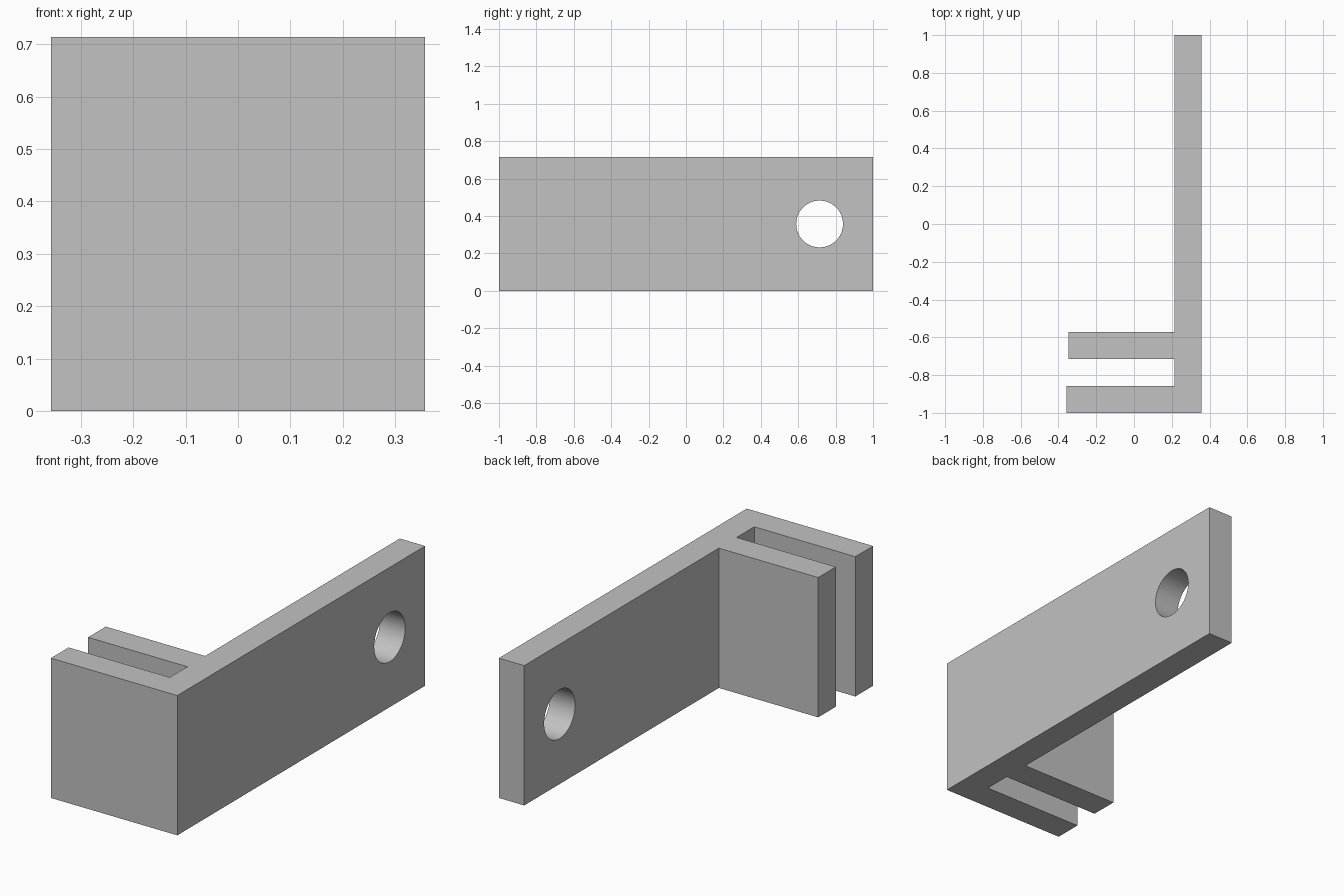
import bpy, bmesh, math

cube = bpy.data.objects.get("Cube")
if cube:
    bpy.data.objects.remove(cube, do_unlink=True)

U = 1 / 7            # wall thickness
H = 5 * U            # height of the bracket
X = 2.5 * U          # half width

# Single grey material
GREY = (0.54, 0.54, 0.54, 1)
mat = bpy.data.materials.new("light_grey")
mat.use_nodes = True
mat.diffuse_color = GREY
mat.node_tree.nodes["Principled BSDF"].inputs["Base Color"].default_value = GREY

# Bracket outline: long plate with two parallel arms, the rear one a little shorter
inner = X - U
outline = [(X, -1), (X, 1), (inner, 1),
           (inner, -4 * U), (0.01 - X, -4 * U), (0.01 - X, -5 * U), (inner, -5 * U),
           (inner, -6 * U), (-X, -6 * U), (-X, -1)]
bm = bmesh.new()
face = bm.faces.new([bm.verts.new((x, y, 0)) for x, y in outline])
top = bmesh.ops.extrude_face_region(bm, geom=[face])["geom"]
bmesh.ops.translate(bm, vec=(0, 0, H),
                    verts=[v for v in top if isinstance(v, bmesh.types.BMVert)])
bmesh.ops.recalc_face_normals(bm, faces=bm.faces)
mesh = bpy.data.meshes.new("bracket")
bm.to_mesh(mesh)
bm.free()
mesh.materials.append(mat)
bracket = bpy.data.objects.new("bracket", mesh)
bpy.context.collection.objects.link(bracket)

# Round mounting hole through the plate
bpy.ops.mesh.primitive_cylinder_add(vertices=64, radius=0.125, depth=3 * U,
                                    location=(X - U / 2, 5 * U, H / 2),
                                    rotation=(0, math.pi / 2, 0))
cutter = bpy.context.object
cutter.name = "hole_cutter"
cutter.data.materials.append(mat)
cutter.hide_render = True

cut = bracket.modifiers.new("mounting_hole", "BOOLEAN")
cut.operation = "DIFFERENCE"
cut.solver = "EXACT"
cut.object = cutter

bpy.ops.object.select_all(action="DESELECT")
bracket.select_set(True)
bpy.context.view_layer.objects.active = bracket
bpy.ops.object.modifier_apply(modifier=cut.name)
bpy.data.objects.remove(cutter, do_unlink=True)
bpy.ops.object.shade_smooth_by_angle(angle=math.radians(30))
